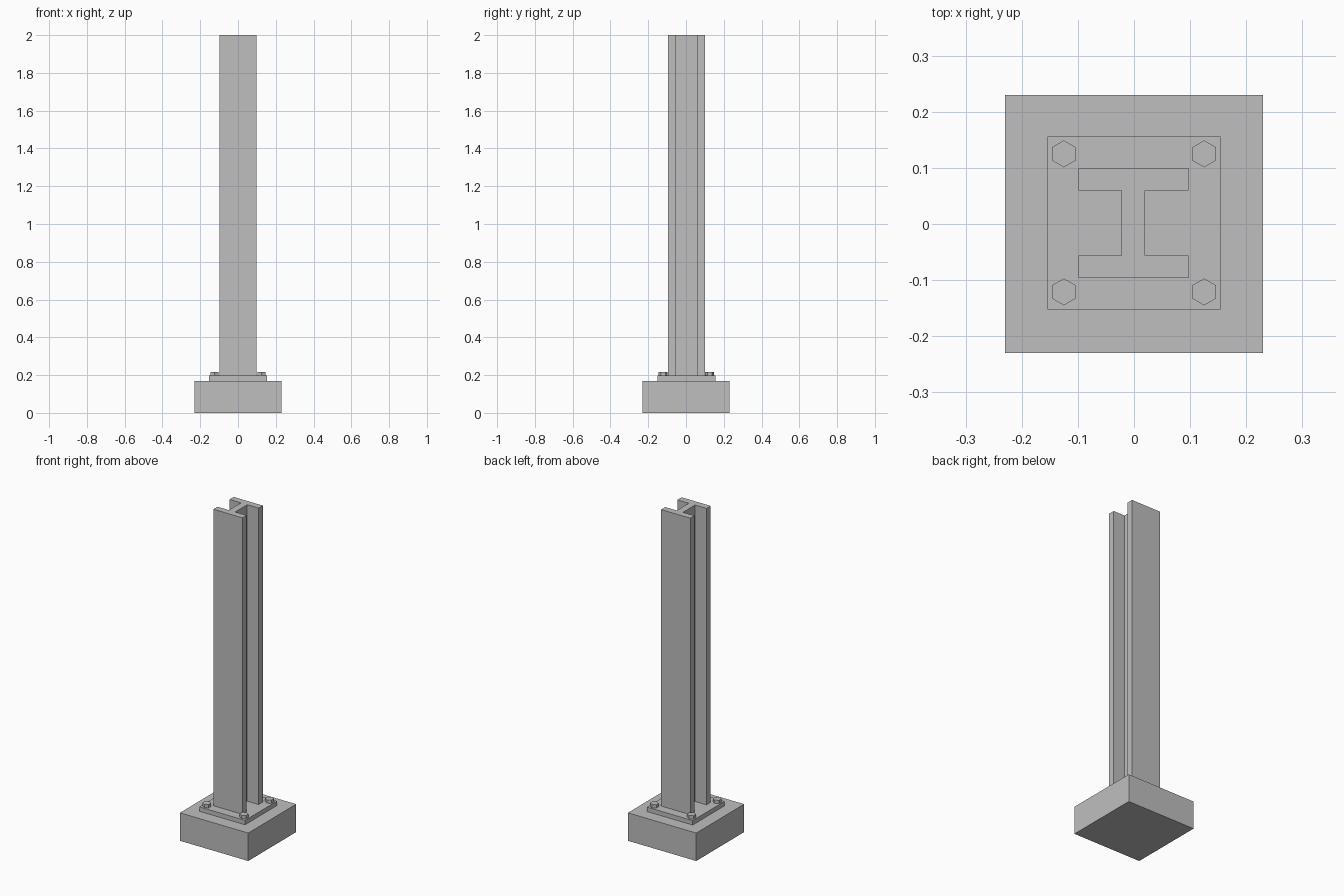
import bpy
import bmesh
import math

cube = bpy.data.objects.get("Cube")
if cube:
    bpy.data.objects.remove(cube, do_unlink=True)

grey = bpy.data.materials.new("plain grey")
grey.use_nodes = True
grey.diffuse_color = (0.52, 0.52, 0.52, 1)
grey.node_tree.nodes["Principled BSDF"].inputs["Base Color"].default_value = grey.diffuse_color


def prism(name, outline, bottom, top, center=(0, 0)):
    """Extrude a closed outline upward into a solid."""
    bm = bmesh.new()
    verts = [bm.verts.new((x, y, bottom)) for x, y in outline]
    face = bm.faces.new(verts)
    up = bmesh.ops.extrude_face_region(bm, geom=[face], use_keep_orig=True)["geom"]
    moved = [v for v in up if isinstance(v, bmesh.types.BMVert)]
    bmesh.ops.translate(bm, verts=moved, vec=(0, 0, top - bottom))
    bmesh.ops.recalc_face_normals(bm, faces=bm.faces)
    mesh = bpy.data.meshes.new(name)
    bm.to_mesh(mesh)
    bm.free()
    mesh.materials.append(grey)
    obj = bpy.data.objects.new(name, mesh)
    obj.location = (*center, 0)
    bpy.context.collection.objects.link(obj)
    return obj


def square(half):
    return [(-half, -half), (half, -half), (half, half), (-half, half)]


# Heights of the stacked parts
base_top, plate_top, bolt_top = 0.17, 0.197, 0.217
shift = 0.002

# Footing block and steel base plate
prism("footing_block", square(0.23), 0, base_top)
prism("base_plate", square(0.154), base_top, plate_top, (0, shift))

# Column with an I-shaped section, flanges at front and back
w, inner, web = 0.098, 0.058, 0.021
half = [(w, -w), (w, -inner), (web, -inner), (web, inner), (w, inner), (w, w)]
section = half + [(-x, -y) for x, y in half]
prism("column", section, plate_top, 2, (-0.001, shift))

# Hexagonal anchor bolts at the plate corners
hexagon = [(0.024 * math.cos(a), 0.024 * math.sin(a))
           for a in (math.radians(30 + 60 * i) for i in range(6))]
for side, sx in (("left", 1), ("right", -1)):
    for end, sy in (("front", -1), ("back", 1)):
        prism(f"{end}_{side}_bolt", hexagon, plate_top, bolt_top,
              (sx * 0.125, sy * 0.123 + shift))
